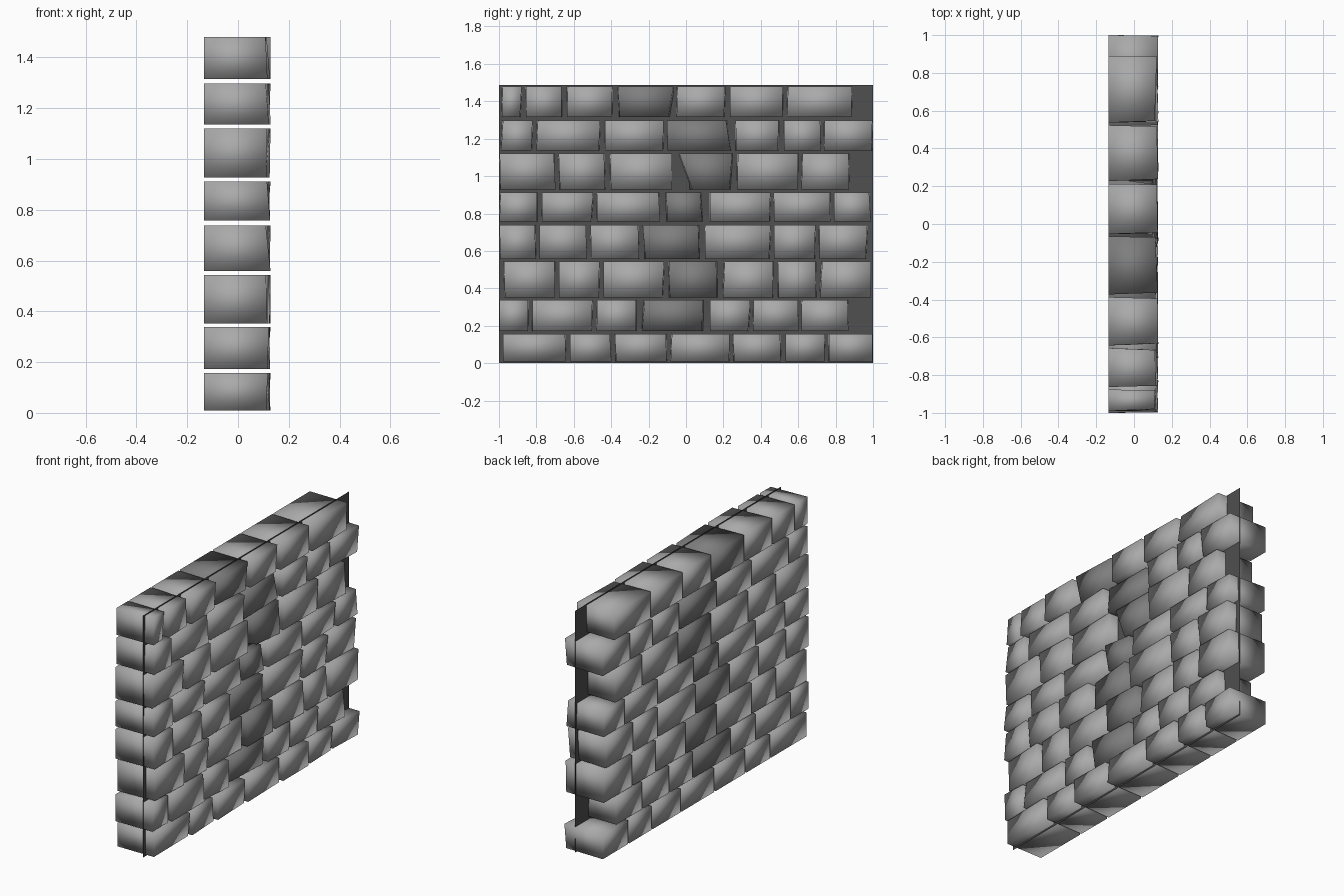
import bpy
import bmesh
import random

random.seed(4)
old = bpy.data.objects.get("Cube")
if old:
    bpy.data.objects.remove(old, do_unlink=True)


def make_material(name, value):
    mat = bpy.data.materials.new(name)
    mat.use_nodes = True
    colour = (value, value, value, 1)
    mat.diffuse_color = colour
    mat.node_tree.nodes["Principled BSDF"].inputs["Base Color"].default_value = colour
    return mat


def make_object(name, bm, mat, smooth):
    bmesh.ops.recalc_face_normals(bm, faces=bm.faces)
    for face in bm.faces:
        face.smooth = smooth
    mesh = bpy.data.meshes.new(name)
    bm.to_mesh(mesh)
    bm.free()
    mesh.materials.append(mat)
    obj = bpy.data.objects.new(name, mesh)
    bpy.context.collection.objects.link(obj)
    return obj


light_stone = make_material("light grey stone", 0.4)
dark_stone = make_material("dark grey stone", 0.21)
mortar = make_material("dark mortar", 0.08)

BACK, FACE, JOINT = -0.134, 0.12, 0.007


def make_brick(name, y0, y1, z0, z1, mat, rough):
    """Box with a flat back and an unevenly hewn outer face."""
    bm = bmesh.new()
    bmesh.ops.create_cube(bm, size=1)
    mid_y, mid_z = (y0 + y1) / 2, (z0 + z1) / 2
    for v in bm.verts:
        outer = v.co.x > 0
        side = 1 if v.co.y > 0 else -1
        v.co.y = mid_y + v.co.y * (y1 - y0)
        v.co.z = mid_z + v.co.z * (z1 - z0)
        v.co.x = FACE if outer else BACK
        if outer:
            v.co.x += random.uniform(-rough, 0.009)
            v.co.y -= side * random.uniform(0, rough)
    return make_object(name, bm, mat, True)


# Courses from the ground up: bottom, top, then joint positions in hundredths
courses = [
    (0.01, 0.157, "-98 -63 -39 -9 24 52 75 100"),
    (0.173, 0.338, "-100 -83 -49 -25 12 35 61 87"),
    (0.352, 0.543, "-98 -69 -45 -11 19 48 71 99"),
    (0.558, 0.739, "-100 -79 -52 -24 9 46 70 97"),
    (0.757, 0.912, "-100 -78 -49 -13 11 46 78 99"),
    (0.928, 1.12, "-100 -69 -42 -6 26 61 88"),
    (1.136, 1.298, "-99 -81 -45 -11 25 51 73 100"),
    (1.315, 1.48, "-99 -87 -65 -38 -6 22 53 89"),
]
DARK_COLUMN = 3

bricks = {}
for row, (low, high, joints) in enumerate(courses):
    ys = [int(j) / 100 for j in joints.split()]
    for i, (start, end) in enumerate(zip(ys, ys[1:])):
        dark = row > 0 and i == DARK_COLUMN
        bricks[row, i] = make_brick(
            f"brick_row_{row + 1}_{i + 1}",
            start + (JOINT if i else 0),
            end - (JOINT if i < len(ys) - 2 else 0),
            low, high,
            dark_stone if dark else light_stone,
            0.03 if dark else 0.012,
        )

# Broken lower corner on one dark brick
for v in bricks[5, DARK_COLUMN].data.vertices:
    if v.co.x > 0 and v.co.y < 0.1 and v.co.z < 1:
        v.co.y += 0.06

# Thin mortar sheet running through the wall
sheet = bmesh.new()
corners = [(-1, 0), (1, 0), (1, 1.487), (-1, 1.487)]
sheet.faces.new([sheet.verts.new((0.055, y, z)) for y, z in corners])
make_object("mortar_sheet", sheet, mortar, False)
